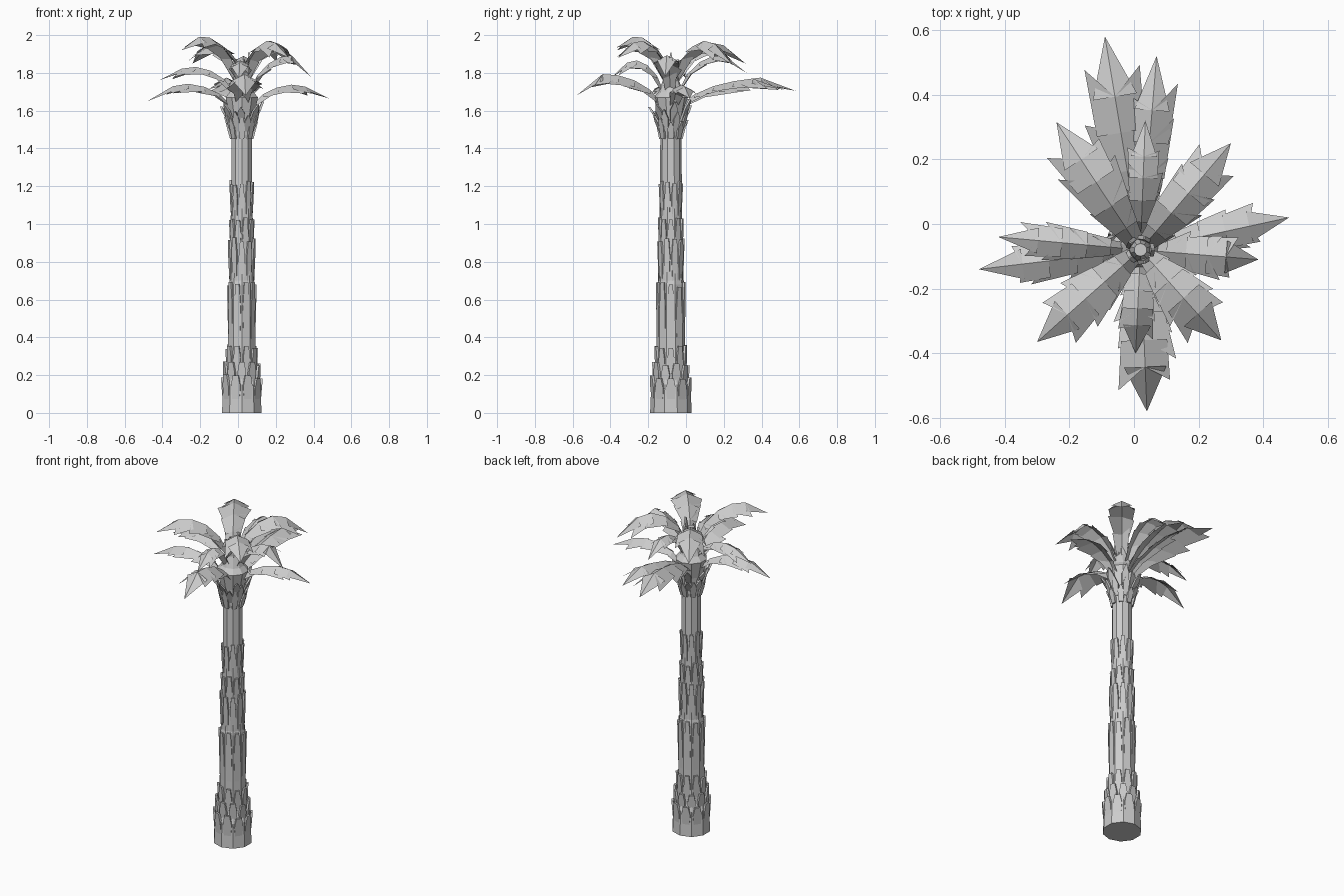
import bpy, math, random
from mathutils import Vector

if "Cube" in bpy.data.objects:
    bpy.data.objects.remove(bpy.data.objects["Cube"])

random.seed(4)
C = Vector((0.02, -0.08, 0))   # trunk axis
N = 10


def make(name, verts, faces):
    me = bpy.data.meshes.new(name)
    me.from_pydata([tuple(v) for v in verts], [], faces)
    me.update()
    ob = bpy.data.objects.new(name, me)
    bpy.context.collection.objects.link(ob)
    return ob


def polar(a, r, z):
    return C + Vector((r * math.cos(a), r * math.sin(a), z))


def loft(name, profile):
    """Closed ten-sided column through (radius, height) rings."""
    verts, faces = [], []
    for r, z in profile:
        verts += [polar(2 * math.pi * (i + 0.5) / N, r, z) for i in range(N)]
    for k in range(len(profile) - 1):
        for i in range(N):
            j = (i + 1) % N
            faces.append((k*N + i, k*N + j, k*N + N + j, k*N + N + i))
    last = (len(profile) - 1) * N
    faces += [tuple(reversed(range(N))), tuple(range(last, last + N))]
    return make(name, verts, faces)


def scales(name, count, z0, z1, r0, r1, width, phase=0.0, point=0.45, jit=0.015):
    """Ring of bark plates: wide in the middle, narrow at the top."""
    verts, faces = [], []
    for i in range(count):
        a = 2 * math.pi * (i + phase) / count
        side = Vector((-math.sin(a), math.cos(a), 0))
        top = z1 + random.uniform(-jit, jit)
        b = len(verts)
        for inset in (0, 0.012):
            for t, w in ((0, 0.7), (0.6, 1.0), (1, point)):
                p = polar(a, r0 + (r1 - r0) * t - inset, z0 + (top - z0) * t)
                verts += [p - side * width * w, p + side * width * w]
        ring = [0, 1, 3, 5, 4, 2]
        faces += [(b, b+1, b+3, b+2), (b+2, b+3, b+5, b+4),
                  (b+8, b+9, b+7, b+6), (b+10, b+11, b+9, b+8)]
        for m in range(6):
            p, q = ring[m], ring[(m + 1) % 6]
            faces.append((b+q, b+p, b+p+6, b+q+6))
    return make(name, verts, faces)


def interp(t, pts):
    for (a, u), (b, v) in zip(pts, pts[1:]):
        if t <= b:
            return u + (v - u) * (t - a) / (b - a)
    return pts[-1][1]


def frond(name, tip, peak, base_z, base_r, width, bend=0.55):
    """Arched leaf, folded along its rib, with forward-pointing teeth."""
    tip = Vector(tip)
    d = tip - C
    d.z = 0
    length = d.length - base_r
    d.normalize()
    side = Vector((-d.y, d.x, 0))
    rise = peak - base_z
    zs = [(0, base_z), (bend * 0.27, base_z + rise * 0.55),
          (bend * 0.6, base_z + rise * 0.85), (bend, peak),
          (bend + 0.2, peak - 0.22 * (peak - tip.z)), (1, tip.z)]
    ws = [(0, 0.35), (0.15, 0.6), (0.35, 0.95), (0.55, 1), (0.75, 0.88), (0.9, 0.55), (1, 0)]

    def point(t):
        t = min(t, 1)
        return C + d * (base_r + length * t) + Vector((0, 0, interp(t, zs)))

    steps = [0, 0.15, 0.33, 0.52, 0.7, 1]
    verts = [point(t) for t in steps]
    faces = []
    for s in (-1, 1):
        for i in range(len(steps) - 1):
            t0, t1 = steps[i], steps[i + 1]
            notch = width * interp(t0, ws) * 0.8
            b = len(verts)
            verts.append(point(t0) + side * s * notch - Vector((0, 0, notch * 0.5)))
            if i == len(steps) - 2:
                f = (i, i + 1, b)
            else:
                tt = t1 + random.uniform(0.03, 0.16)
                w = width * interp(t1, ws) * random.uniform(0.9, 1.15)
                verts.append(point(tt) + side * s * w - Vector((0, 0, w * 0.6)))
                f = (i, i + 1, b + 1, b)
            faces.append(f if s > 0 else tuple(reversed(f)))
    return make(name, verts, [tuple(reversed(f)) for f in faces])


# Trunk core and crown heart
loft("trunk", [(0.110, 0), (0.104, 0.15), (0.088, 0.2), (0.076, 0.34), (0.073, 0.68),
               (0.068, 0.70), (0.065, 0.92), (0.061, 0.94), (0.058, 1.2), (0.056, 1.46)])
loft("crown_heart", [(0.05, 1.43), (0.060, 1.47), (0.068, 1.57), (0.09, 1.67),
                     (0.065, 1.70), (0.035, 1.78), (0.02, 1.86)])

# Overlapping bark plates, each leaning out of the trunk towards its top
for k, (n, z0, z1, r0, r1, w, ph) in enumerate([
        (10, 0.05, 0.19, 0.100, 0.111, 0.026, 0.0),
        (10, 0.13, 0.26, 0.092, 0.100, 0.023, 0.5),
        (10, 0.20, 0.35, 0.080, 0.087, 0.019, 0.0),
        (10, 0.36, 0.68, 0.071, 0.079, 0.018, 0.0),
        (10, 0.69, 0.92, 0.065, 0.073, 0.017, 0.5),
        (10, 0.84, 1.03, 0.060, 0.068, 0.016, 0.0),
        (10, 1.03, 1.22, 0.056, 0.065, 0.015, 0.5)]):
    scales(f"bark_plates_{k}", n, z0, z1, r0, r1, w, ph, 0.6)

# Cut leaf stubs under the crown
scales("leaf_stubs_low", 8, 1.45, 1.55, 0.062, 0.085, 0.018, 0.0, 0.25, 0.02)
scales("leaf_stubs_mid", 8, 1.49, 1.58, 0.064, 0.10, 0.018, 0.5, 0.15, 0.03)
scales("leaf_stubs_high", 7, 1.54, 1.64, 0.07, 0.12, 0.02, 0.2, 0.1, 0.03)
scales("young_leaves", 5, 1.70, 1.88, 0.035, 0.045, 0.02, 0.0, 0.1, 0.03)

# Fronds: tip, peak height, base height, base radius, half width
for k, args in enumerate([
        # lower tier
        ((0.48, 0.02, 1.665), 1.74, 1.62, 0.05, 0.065),
        ((-0.48, -0.14, 1.65), 1.745, 1.62, 0.05, 0.065),
        ((0.04, -0.58, 1.68), 1.80, 1.63, 0.04, 0.09, 0.65),
        ((-0.09, 0.58, 1.705), 1.775, 1.62, 0.04, 0.095, 0.7),
        ((0.07, 0.52, 1.71), 1.77, 1.62, 0.04, 0.075, 0.7),
        # middle tier
        ((-0.42, -0.04, 1.76), 1.835, 1.68, 0.03, 0.055),
        ((0.385, -0.11, 1.78), 1.90, 1.68, 0.03, 0.07, 0.65),
        ((0.005, -0.40, 1.77), 1.87, 1.68, 0.03, 0.06),
        ((0.035, 0.32, 1.80), 1.90, 1.68, 0.03, 0.055, 0.6),
        # upper tier
        ((-0.30, -0.365, 1.92), 2.0, 1.74, 0.01, 0.08, 0.6),
        ((0.30, 0.25, 1.84), 1.975, 1.74, 0.01, 0.08),
        ((-0.24, 0.315, 1.85), 1.965, 1.74, 0.01, 0.085),
        ((0.27, -0.36, 1.88), 1.975, 1.74, 0.01, 0.08)]):
    frond(f"frond_{k}", *args)
